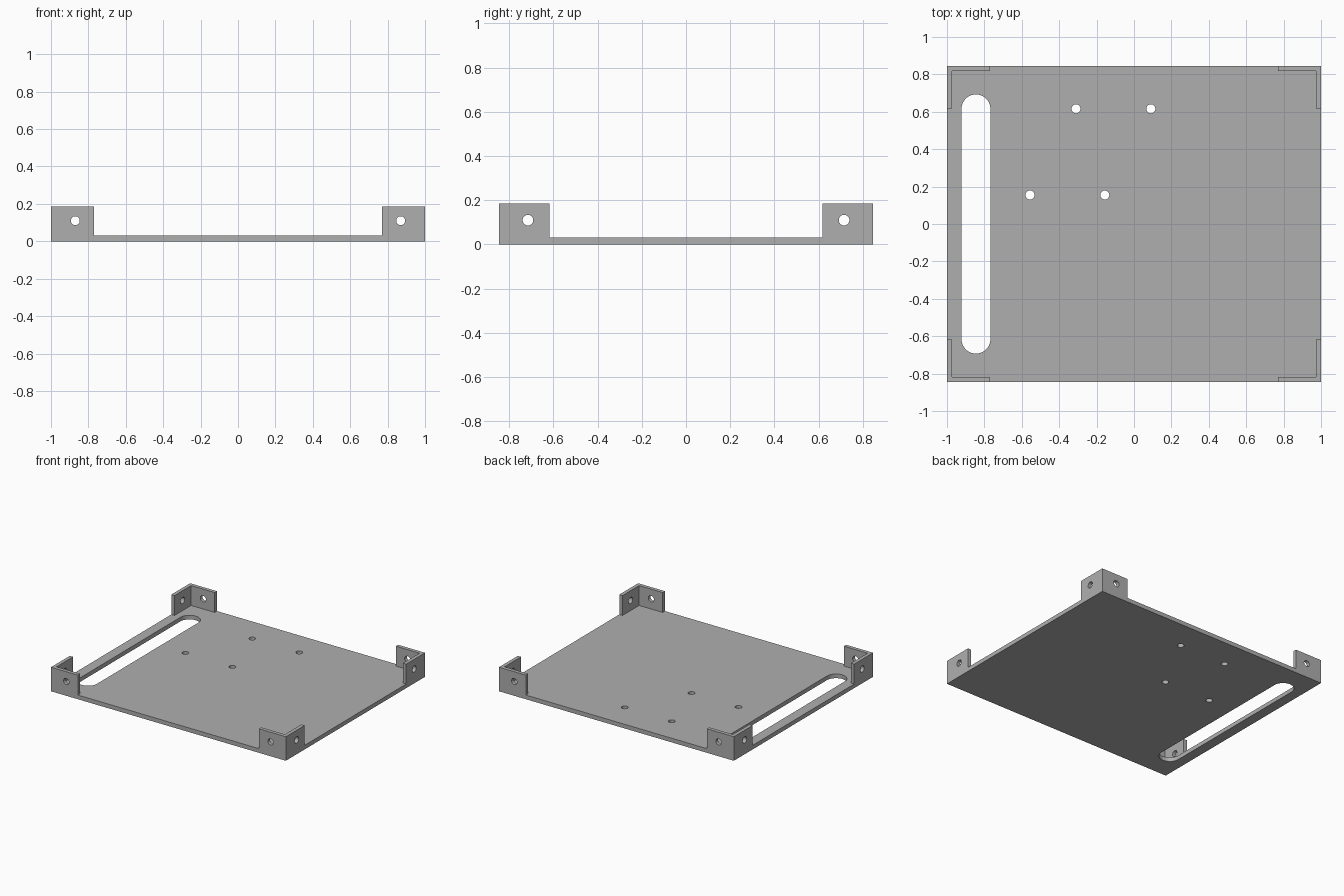
import bpy, bmesh, math
from mathutils import Matrix, Vector

if "Cube" in bpy.data.objects:
    bpy.data.objects.remove(bpy.data.objects["Cube"], do_unlink=True)

HALF_X, HALF_Y, HEIGHT = 1.0, 0.846, 0.185
FLOOR, WALL, TAB = 0.032, 0.028, 0.229
HOLE_R, HOLE_Z = 0.024, 0.11

grey = bpy.data.materials.new("plain grey")
grey.use_nodes = True
colour = (0.43, 0.43, 0.43, 1)
grey.diffuse_color = colour
grey.node_tree.nodes["Principled BSDF"].inputs["Base Color"].default_value = colour


def make_object(name, bm):
    mesh = bpy.data.meshes.new(name)
    bm.to_mesh(mesh)
    bm.free()
    mesh.materials.append(grey)
    obj = bpy.data.objects.new(name, mesh)
    bpy.context.collection.objects.link(obj)
    return obj


def box(name, low, high):
    low, high = Vector(low), Vector(high)
    bm = bmesh.new()
    matrix = Matrix.Translation((low + high) / 2) @ Matrix.Diagonal((*(high - low), 1))
    bmesh.ops.create_cube(bm, size=1, matrix=matrix)
    return make_object(name, bm)


def rod(name, centre, radius, length, axis="Z", stretch=0):
    """Round rod along an axis; stretch pulls its halves apart in y to make a slot."""
    bm = bmesh.new()
    bmesh.ops.create_cone(bm, cap_ends=True, segments=32, radius1=radius,
                          radius2=radius, depth=length,
                          matrix=Matrix.Rotation(math.pi / 32, 4, "Z"))
    for v in bm.verts:
        v.co.y += math.copysign(stretch, v.co.y)
    turn = {"X": Matrix.Rotation(math.pi / 2, 4, "Y"),
            "Y": Matrix.Rotation(math.pi / 2, 4, "X"),
            "Z": Matrix.Identity(4)}[axis]
    bm.transform(Matrix.Translation(centre) @ turn)
    return make_object(name, bm)


# Solid block from which the tray is cut
tray = box("mounting_tray", (-HALF_X, -HALF_Y, 0), (HALF_X, HALF_Y, HEIGHT))

# Cavity inside the walls, and the gaps that leave only the corner tabs
in_x, in_y = HALF_X - WALL, HALF_Y - WALL
gap_x, gap_y = HALF_X - TAB, HALF_Y - TAB
cutters = [
    box("cavity_cutter", (-in_x, -in_y, FLOOR), (in_x, in_y, 1)),
    box("front_back_gap_cutter", (-gap_x, -2, FLOOR), (gap_x, 2, 1)),
    box("side_gap_cutter", (-2, -gap_y, FLOOR), (2, gap_y, 1)),
]

# Holes through the corner tabs
for side in (-1, 1):
    cutters.append(rod("tab_hole_cutter", (side * 0.87, 0, HOLE_Z), HOLE_R, 4, "Y"))
    cutters.append(rod("tab_hole_cutter", (0, side * 0.715, HOLE_Z), HOLE_R, 4, "X"))

# Long slot and four mounting holes in the floor
cutters.append(rod("slot_cutter", (-0.845, 0, 0), 0.077, 1, stretch=0.616))
for x, y in ((-0.31, 0.616), (0.09, 0.616), (-0.556, 0.155), (-0.156, 0.155)):
    cutters.append(rod("floor_hole_cutter", (x, y, 0), HOLE_R, 1))

for cutter in cutters:
    cutter.hide_render = True
    mod = tray.modifiers.new(cutter.name, "BOOLEAN")
    mod.operation = "DIFFERENCE"
    mod.solver = "EXACT"
    mod.object = cutter

# Bake the cuts and drop the cutters
bpy.context.view_layer.update()
graph = bpy.context.evaluated_depsgraph_get()
result = bpy.data.meshes.new_from_object(tray.evaluated_get(graph))
tray.modifiers.clear()
tray.data = result
for cutter in cutters:
    bpy.data.objects.remove(cutter, do_unlink=True)

# Smooth hole walls, keep edges sharp
bpy.ops.object.select_all(action="DESELECT")
tray.select_set(True)
bpy.context.view_layer.objects.active = tray
bpy.ops.object.shade_smooth_by_angle(angle=math.radians(30))
